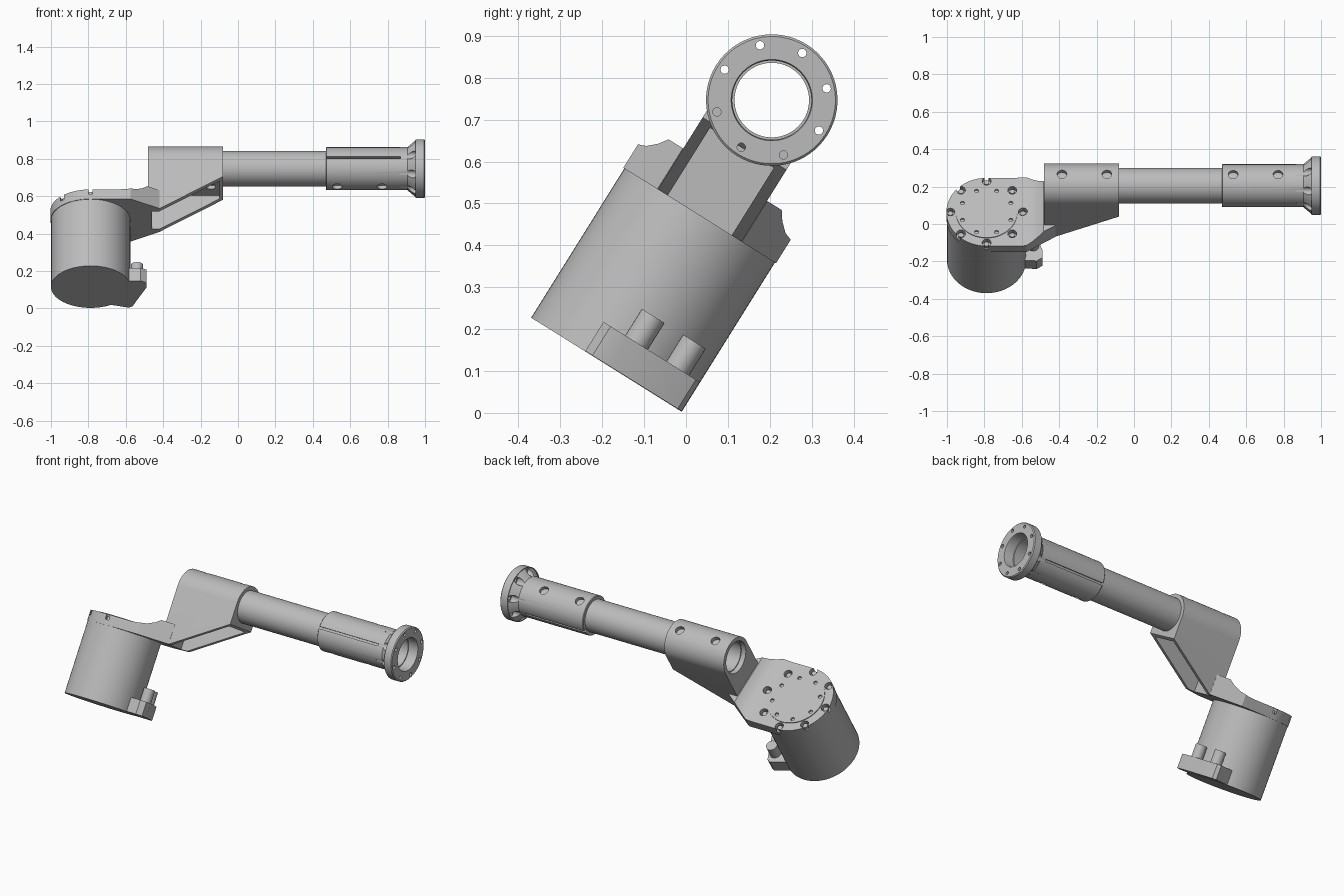
import bpy, bmesh, math
from mathutils import Matrix, Vector

if "Cube" in bpy.data.objects:
    bpy.data.objects.remove(bpy.data.objects["Cube"], do_unlink=True)

grey = bpy.data.materials.new("machined_grey")
grey.use_nodes = True
tone = (0.5, 0.5, 0.5, 1)
grey.diffuse_color = tone
grey.node_tree.nodes["Principled BSDF"].inputs["Base Color"].default_value = tone

# The whole assembly leans about x; parts are built upright in a local frame
LEAN = Matrix.Translation((0, -0.19, 0.115)) @ Matrix.Rotation(math.radians(-32), 4, "X")
MOTOR_X, TUBE_W = -0.788, 0.745
parts = []


def finish(name, bm, cutter=False):
    bmesh.ops.recalc_face_normals(bm, faces=bm.faces)
    mesh = bpy.data.meshes.new(name)
    bm.to_mesh(mesh)
    bm.free()
    ob = bpy.data.objects.new(name, mesh)
    bpy.context.collection.objects.link(ob)
    ob.hide_render = cutter
    if not cutter:
        mesh.materials.append(grey)
        parts.append(ob)
    return ob


def prism(name, outline, lo, hi, axis, cutter=False):
    """Extrude a 2D outline along x, y or z."""
    place = {"x": lambda a, b, h: (h, a, b),
             "y": lambda a, b, h: (a, h, b),
             "z": lambda a, b, h: (a, b, h)}[axis]
    bm = bmesh.new()
    low = bm.faces.new([bm.verts.new(place(a, b, lo)) for a, b in outline])
    ext = bmesh.ops.extrude_face_region(bm, geom=[low])
    moved = [g for g in ext["geom"] if isinstance(g, bmesh.types.BMVert)]
    bmesh.ops.translate(bm, verts=moved, vec=Vector(place(0, 0, hi - lo)))
    return finish(name, bm, cutter)


def cylinders(name, centres, r, length, axis="z", cutter=False, seg=16):
    """One or more equal cylinders, each given by its middle point."""
    turn = Matrix.Rotation(math.pi / 2, 4, "Y") if axis == "x" else Matrix()
    bm = bmesh.new()
    for c in centres:
        bmesh.ops.create_cone(bm, cap_ends=True, segments=seg, radius1=r, radius2=r,
                              depth=length, matrix=Matrix.Translation(c) @ turn)
    return finish(name, bm, cutter)


def lathe(name, profile, seg=64):
    """Revolve a closed (x, radius) profile around the tube axis."""
    bm = bmesh.new()
    rings = []
    for i in range(seg):
        t = math.tau * i / seg
        rings.append([bm.verts.new((x, r * math.cos(t), TUBE_W + r * math.sin(t)))
                      for x, r in profile])
    n = len(profile)
    for i in range(seg):
        a, b = rings[i], rings[(i + 1) % seg]
        for k in range(n):
            m = (k + 1) % n
            bm.faces.new((a[k], a[m], b[m], b[k]))
    return finish(name, bm)


def combine(ob, other, op="DIFFERENCE"):
    """Apply a boolean and remove the helper."""
    mod = ob.modifiers.new("bool", "BOOLEAN")
    mod.operation, mod.solver, mod.object = op, "EXACT", other
    bpy.context.view_layer.update()
    baked = bpy.data.meshes.new_from_object(
        ob.evaluated_get(bpy.context.evaluated_depsgraph_get()))
    ob.modifiers.clear()
    ob.data = baked
    if other in parts:
        parts.remove(other)
    bpy.data.objects.remove(other, do_unlink=True)


def ring(cx, r, count, offset, z):
    angles = [math.tau * (i + offset) / count for i in range(count)]
    return [(cx + r * math.cos(t), r * math.sin(t), z) for t in angles]


def arc(cx, cy, r, start, end, steps):
    angles = [math.radians(start + (end - start) * i / steps) for i in range(steps + 1)]
    return [(cx + r * math.cos(t), cy + r * math.sin(t)) for t in angles]


# Motor housing with its side connector box
cylinders("motor_housing", [(MOTOR_X, 0, 0.21)], 0.212, 0.42, seg=64)
prism("connector_box", [(-0.72, -0.05), (-0.52, -0.06), (-0.49, -0.04), (-0.49, 0.01),
                        (-0.565, 0.2), (-0.585, 0.211), (-0.69, 0.18)], 0.001, 0.083, "z")
cylinders("connectors", [(-0.54, 0.033, 0.115), (-0.59, 0.149, 0.115)], 0.032, 0.086, seg=24)

# Bracket base: rounded mounting plate that sweeps up towards the clamp
plate_outline = (arc(MOTOR_X, 0, 0.215, 90, 270, 32)
                 + [(-0.575, -0.215), (-0.42, -0.119), (-0.42, 0.119), (-0.575, 0.215)])
bracket = prism("arm_bracket", plate_outline, 0.42, 0.6, "z")
sweep = [(-1.1, 0.4), (-0.4, 0.4), (-0.4, 0.535), (-0.485, 0.535), (-0.51, 0.513),
         (-0.545, 0.493), (-0.59, 0.483), (-0.64, 0.48), (-1.1, 0.48)]
combine(bracket, prism("sweep_profile", sweep, -0.4, 0.4, "y", True), "INTERSECT")

# Clamp block: arched section, sloped and hollowed underneath
section = [(-0.118, 0.421)] + [(0.118, 0.421)] + arc(0, TUBE_W, 0.118, 0, 180, 32)
block = prism("clamp_block", section, -0.48, -0.08, "x")
slope = [(-0.42, 0.42), (0, 0.67), (0, 0.3), (-0.42, 0.3)]
combine(block, prism("slope_cut", slope, -0.3, 0.3, "y", True))
combine(bracket, block, "UNION")
pocket = [(-0.46, 0.3), (-0.1, 0.3), (-0.1, 0.632), (-0.46, 0.632)]
combine(bracket, prism("pocket_cut", pocket, -0.09, 0.09, "y", True))
combine(bracket, cylinders("bore_cut", [(-0.28, 0, TUBE_W)], 0.0945, 0.6, "x", True, 64))
clamp_holes = [(x, 0, TUBE_W) for x in (-0.385, -0.145)]
combine(bracket, cylinders("clamp_hole_cut", clamp_holes, 0.026, 0.4, cutter=True, seg=24))

# Counterbores around the plate rim, with bolt heads inside
rim = ring(MOTOR_X, 0.194, 8, 0, 0.47)
combine(bracket, cylinders("counterbore_cut", rim, 0.024, 0.04, cutter=True))
cylinders("plate_bolts", ring(MOTOR_X, 0.194, 8, 0, 0.458), 0.014, 0.02)

# Round cover with small screw holes
cover = cylinders("motor_cover", [(MOTOR_X, 0, 0.475)], 0.165, 0.02, seg=64)
combine(cover, cylinders("cover_hole_cut", ring(MOTOR_X, 0.14, 8, 0.5, 0.485),
                         0.011, 0.02, cutter=True))
combine(bracket, cylinders("cover_seat_cut", [(MOTOR_X, 0, 0.49)], 0.1645, 0.04,
                           cutter=True, seg=64))

# Thin hollow tube
lathe("arm_tube", [(-0.45, 0.089), (-0.45, 0.095), (0.94, 0.095), (0.94, 0.089)])

# Split sleeve flaring into the end flange
sleeve = lathe("flange_sleeve", [(0.47, 0.0945), (0.47, 0.112), (0.473, 0.115), (0.905, 0.115),
                                 (0.95, 0.152), (0.95, 0.157), (0.995, 0.157), (1, 0.152),
                                 (1, 0.097), (0.99, 0.0945)])
sleeve_holes = [(x, 0, TUBE_W) for x in (0.53, 0.77)]
combine(sleeve, cylinders("sleeve_hole_cut", sleeve_holes, 0.026, 0.4, cutter=True, seg=24))
slot = [(0.4, TUBE_W - 0.006), (0.87, TUBE_W - 0.006), (0.87, TUBE_W + 0.006), (0.4, TUBE_W + 0.006)]
combine(sleeve, prism("slot_cut", slot, -0.3, 0.3, "y", True))


# Flange bolt holes with round pockets behind them
def flange_ring(x):
    return [(x, a, TUBE_W + b) for a, b, _ in ring(0, 0.134, 8, 0.98, 0)]


combine(sleeve, cylinders("flange_pocket_cut", flange_ring(0.91), 0.021, 0.09, "x", True))
combine(sleeve, cylinders("flange_hole_cut", flange_ring(0.97), 0.01, 0.1, "x", True))

# Lean everything and smooth the round surfaces
for ob in parts:
    ob.matrix_world = LEAN
    bpy.ops.object.select_all(action="DESELECT")
    ob.select_set(True)
    bpy.context.view_layer.objects.active = ob
    bpy.ops.object.shade_smooth_by_angle(angle=math.radians(30))
